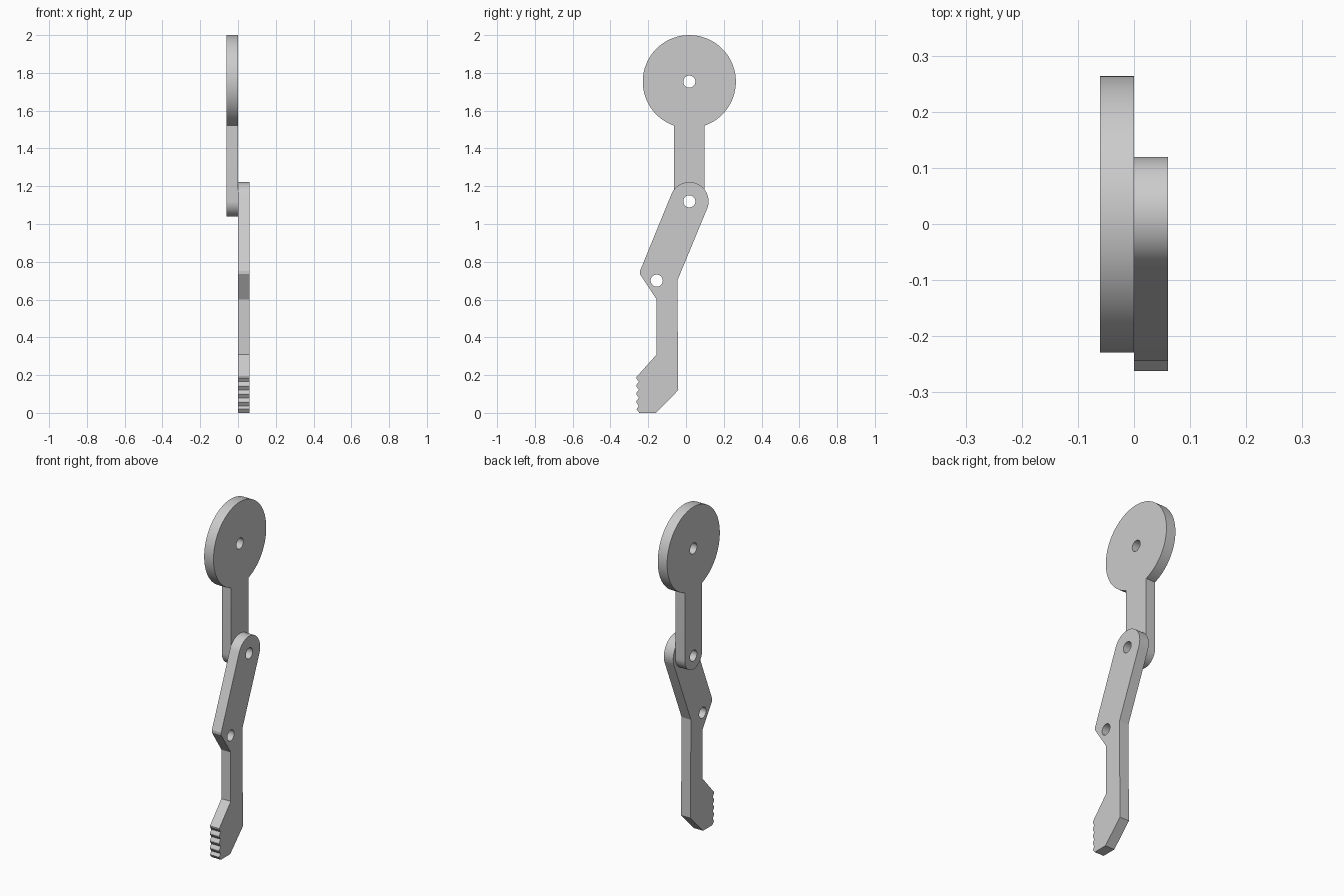
import bpy, bmesh
from math import sin, cos, asin, pi, radians

cube = bpy.data.objects.get("Cube")
if cube:
    bpy.data.objects.remove(cube, do_unlink=True)

THICK = 0.061
AXIS_Y = 0.0175
HUB_Z, KNEE_Z = 1.7535, 1.12

grey = bpy.data.materials.new("light_grey")
grey.use_nodes = True
grey.diffuse_color = (0.6, 0.6, 0.6, 1)
grey.node_tree.nodes["Principled BSDF"].inputs["Base Color"].default_value = (0.6, 0.6, 0.6, 1)


def arc(cy, cz, r, start, end, steps):
    """Points (y, z) on an arc, both ends included."""
    angles = [start + (end - start) * i / steps for i in range(steps + 1)]
    return [(cy + r * cos(a), cz + r * sin(a)) for a in angles]


def hole(cy, cz, r=0.032):
    return arc(cy, cz, r, 0, 2 * pi, 40)[:-1]


def plate(name, x0, loops):
    """Flat plate from an outline and hole loops in the side plane."""
    bm = bmesh.new()
    edges = []
    for loop in loops:
        verts = [bm.verts.new((x0, y, z)) for y, z in loop]
        edges += [bm.edges.new((v, verts[i - 1])) for i, v in enumerate(verts)]
    bmesh.ops.triangle_fill(bm, edges=edges, use_beauty=True)
    grown = bmesh.ops.extrude_face_region(bm, geom=bm.faces[:], use_keep_orig=True)
    moved = [g for g in grown["geom"] if isinstance(g, bmesh.types.BMVert)]
    bmesh.ops.translate(bm, verts=moved, vec=(THICK, 0, 0))
    bmesh.ops.recalc_face_normals(bm, faces=bm.faces[:])
    mesh = bpy.data.meshes.new(name)
    bm.to_mesh(mesh)
    bm.free()
    mesh.materials.append(grey)
    obj = bpy.data.objects.new(name, mesh)
    bpy.context.collection.objects.link(obj)
    bpy.ops.object.select_all(action="DESELECT")
    obj.select_set(True)
    bpy.context.view_layer.objects.active = obj
    bpy.ops.object.shade_smooth_by_angle(angle=radians(20))


# Upper arm: round disc with a straight stem and rounded end
disc_r, stem_r = 0.2465, 0.081
gap = asin(stem_r / disc_r)
upper = arc(AXIS_Y, HUB_Z, disc_r, -pi / 2 + gap, 1.5 * pi - gap, 96)
upper += arc(AXIS_Y, KNEE_Z, stem_r, pi, 2 * pi, 32)
plate("upper_arm", -THICK, [upper, hole(AXIS_Y, HUB_Z), hole(AXIS_Y, KNEE_Z)])

# Lower leg: rounded top, bent knee, straight shin and toothed foot
lower = arc(AXIS_Y, KNEE_Z, 0.102, radians(-22), radians(158), 40)
lower += [(-0.244, 0.75), (-0.244, 0.735), (-0.155, 0.60), (-0.155, 0.31)]
for i in range(5):
    tip = 0.19 - 0.0425 * i
    lower.append((-0.262, tip))
    if i < 4:
        lower += [(-0.262, tip - 0.008), (-0.25, tip - 0.025)]
lower += [(-0.247, 0), (-0.16, 0), (-0.041, 0.12), (-0.046, 0.70)]
plate("lower_leg", 0, [lower, hole(AXIS_Y, KNEE_Z), hole(-0.155, 0.70)])
